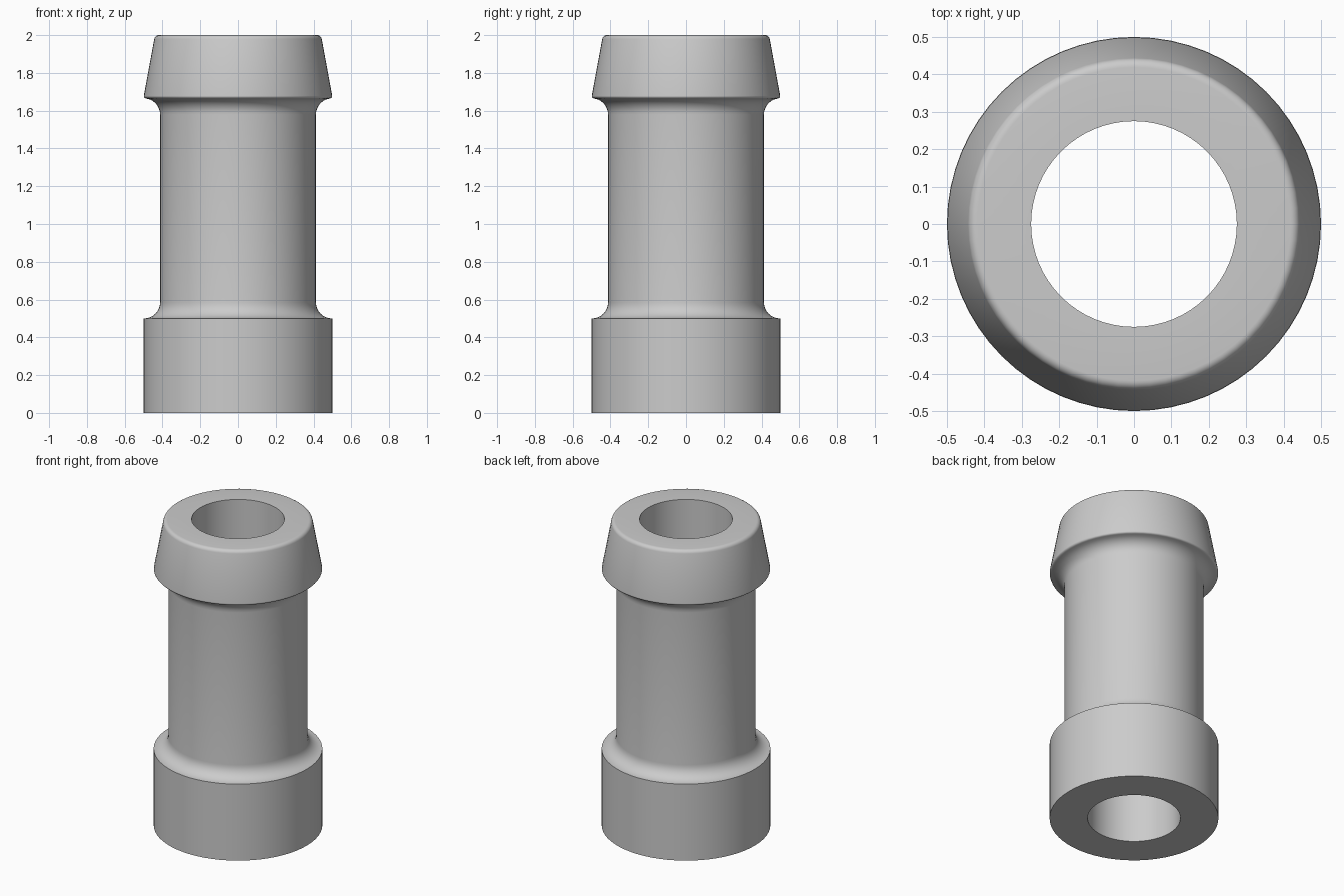
import bpy, bmesh, math
from math import sin, cos, pi

cube = bpy.data.objects.get("Cube")
if cube:
    bpy.data.objects.remove(cube)

SEGMENTS = 64
SHAFT_R, FILLET = 0.413, 0.085


def arc(cx, cz, r, a0, a1, steps=8):
    """Points of a rounded corner, angles in degrees."""
    angles = [math.radians(a0 + (a1 - a0) * i / steps) for i in range(steps + 1)]
    return [(cx + r * cos(a), cz + r * sin(a)) for a in angles]


# Outline from the bore's foot, round the outside, to the bore's mouth
fillet_x = SHAFT_R + FILLET
profile = [(0.275, 0), (0.5, 0), (0.5, 0.5)]
profile += arc(fillet_x, 0.5 + FILLET, FILLET, 270, 180)       # lower fillet
profile += arc(fillet_x, 1.58, FILLET, 180, 100)               # upper fillet
profile += arc(0.487, 1.677, 0.012, -80, 10, 4)                # barb edge
profile += arc(0.419, 1.975, 0.025, 10, 90, 6)                 # rounded rim
profile += [(0.275, 2)]

# Revolve the closed outline
bm = bmesh.new()
rings = []
for s in range(SEGMENTS):
    a = 2 * pi * s / SEGMENTS
    rings.append([bm.verts.new((r * cos(a), r * sin(a), z)) for r, z in profile])
n = len(profile)
for s in range(SEGMENTS):
    here, there = rings[s], rings[(s + 1) % SEGMENTS]
    for i in range(n):
        j = (i + 1) % n
        bm.faces.new((here[i], there[i], there[j], here[j]))
bmesh.ops.recalc_face_normals(bm, faces=bm.faces)
mesh = bpy.data.meshes.new("hose_fitting")
bm.to_mesh(mesh)
bm.free()

# Plain grey
grey = bpy.data.materials.new("plain grey")
grey.use_nodes = True
colour = (0.6, 0.6, 0.6, 1)
grey.diffuse_color = colour
grey.node_tree.nodes["Principled BSDF"].inputs["Base Color"].default_value = colour
mesh.materials.append(grey)

fitting = bpy.data.objects.new("hose_fitting", mesh)
bpy.context.collection.objects.link(fitting)
bpy.context.view_layer.objects.active = fitting
fitting.select_set(True)
bpy.ops.object.shade_smooth_by_angle(angle=math.radians(30))
